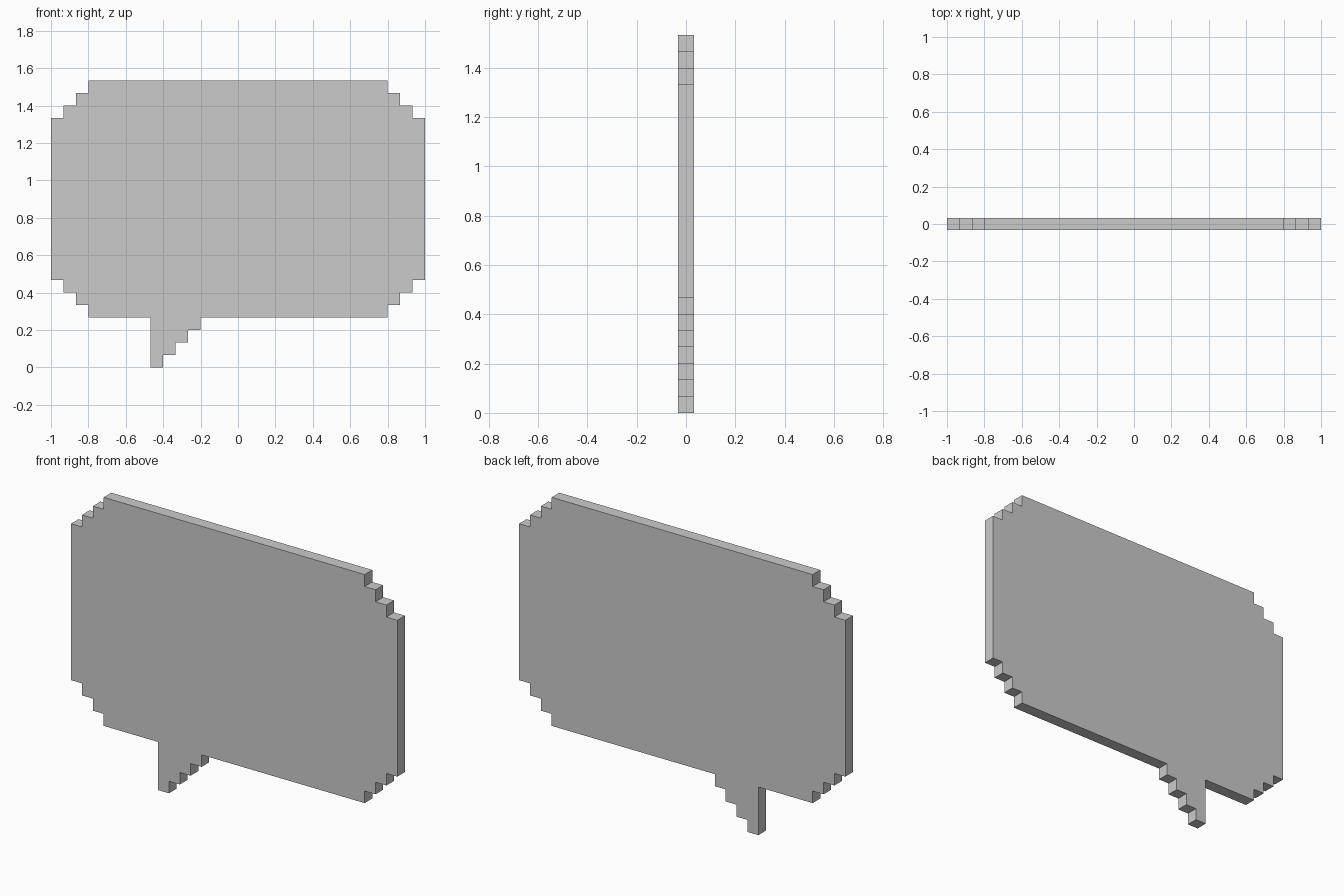
import bpy, bmesh

if "Cube" in bpy.data.objects:
    bpy.data.objects.remove(bpy.data.objects["Cube"])

U = 1 / 15          # one pixel step of the stair-stepped outline
HALF_DEPTH = U / 2


def stairs(x, z, count):
    """Rising staircase: one step up, one step right, repeated."""
    pts = [(x, z)]
    for i in range(count):
        pts += [(x + i, z + i + 1), (x + i + 1, z + i + 1)]
    return pts


# Tail below the bubble: straight left side, stepped right side
tail = [(-7, 4), (-7, 0)] + stairs(-6, 0, 3) + [(-3, 4)]

# Right side of the bubble: bottom corner, then the same corner flipped to the top
lower = stairs(12, 4, 3)
right = lower + [(x, 27 - z) for x, z in reversed(lower)]
left = [(-x, z) for x, z in reversed(right)]
outline = tail + right + left

# Extrude the outline into a flat slab
bm = bmesh.new()
face = bm.faces.new([bm.verts.new((x * U, -HALF_DEPTH, z * U)) for x, z in outline])
ext = bmesh.ops.extrude_face_region(bm, geom=[face])
moved = [g for g in ext["geom"] if isinstance(g, bmesh.types.BMVert)]
bmesh.ops.translate(bm, verts=moved, vec=(0, 2 * HALF_DEPTH, 0))
bmesh.ops.recalc_face_normals(bm, faces=bm.faces)

mesh = bpy.data.meshes.new("speech_bubble")
bm.to_mesh(mesh)
bm.free()
bubble = bpy.data.objects.new("speech_bubble", mesh)
bpy.context.collection.objects.link(bubble)
